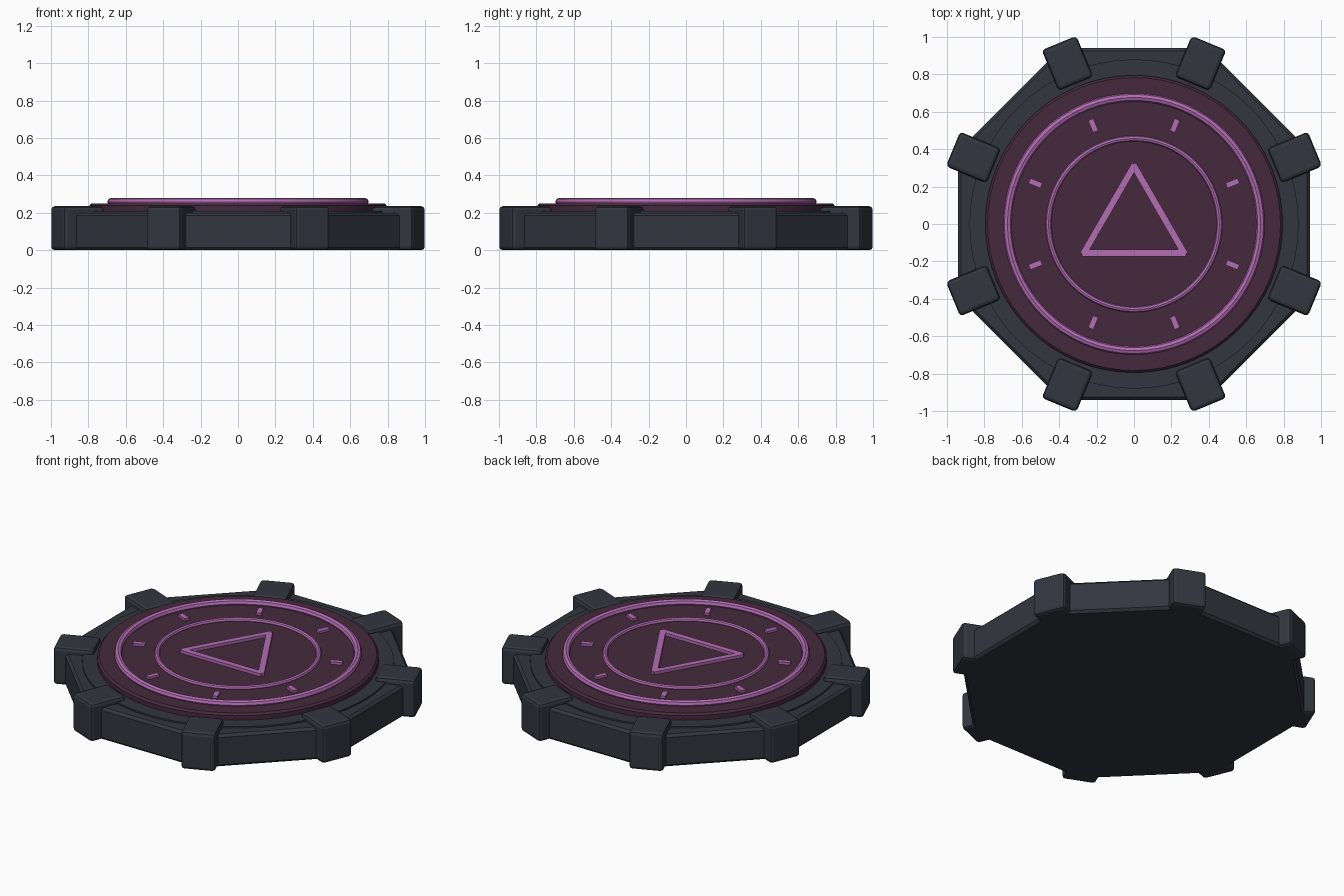
import bpy
from math import pi, cos, sin, radians

if "Cube" in bpy.data.objects:
    bpy.data.objects.remove(bpy.data.objects["Cube"])

def material(name, rgb):
    m = bpy.data.materials.new(name)
    m.diffuse_color = (*rgb, 1)
    m.use_nodes = True
    m.node_tree.nodes["Principled BSDF"].inputs["Base Color"].default_value = m.diffuse_color
    return m

DARK = material("dark_metal", (0.033, 0.037, 0.050))
PLUM = material("plum_plate", (0.060, 0.023, 0.046))
GLOW = material("violet_trim", (0.45, 0.15, 0.45))

def finish(name, mat, bevel=0, segments=1, smooth=False):
    ob = bpy.context.object
    ob.name = name
    ob.data.materials.append(mat)
    if bevel:
        mod = ob.modifiers.new("bevel", "BEVEL")
        mod.width, mod.segments = bevel, segments
        mod.limit_method = "ANGLE"
        mod.angle_limit = radians(40)
    if smooth:
        bpy.ops.object.shade_smooth_by_angle(angle=radians(35))
    return ob

def disc(name, mat, radius, z0, z1, sides, bevel=0, turn=0, smooth=True):
    bpy.ops.mesh.primitive_cylinder_add(vertices=sides, radius=radius, depth=z1 - z0,
                                        location=(0, 0, (z0 + z1) / 2), rotation=(0, 0, turn))
    return finish(name, mat, bevel, 1, smooth)

def box(name, mat, radius, angle, size, z0, z1, bevel=0):
    # size = (radial, tangential), placed at a polar position
    bpy.ops.mesh.primitive_cube_add(size=1, rotation=(0, 0, angle),
                                    location=(radius * cos(angle), radius * sin(angle), (z0 + z1) / 2))
    ob = bpy.context.object
    ob.scale = (*size, z1 - z0)
    bpy.ops.object.transform_apply(location=False, rotation=False, scale=True)
    return finish(name, mat, bevel, 2 if bevel else 1)

def ring(name, radius, thick, z):
    bpy.ops.mesh.primitive_torus_add(major_radius=radius, minor_radius=thick, location=(0, 0, z),
                                     major_segments=64, minor_segments=8)
    return finish(name, GLOW, smooth=True)

# Octagonal base and low collar
disc("octagon_base", DARK, 0.94 / cos(pi / 8), 0, 0.2, 8, 0.015, pi / 8, False)
disc("collar", DARK, 0.88, 0.1, 0.21, 64)

# Raised round plate
disc("plate", PLUM, 0.795, 0.1, 0.25, 64, 0.012)

# Corner lugs and dial ticks
for i in range(8):
    a = pi / 8 + i * pi / 4
    box(f"corner_lug_{i + 1}", DARK, 0.93, a, (0.235, 0.2), 0, 0.235, 0.02)
    box(f"tick_{i + 1}", GLOW, 0.57, a, (0.07, 0.03), 0.23, 0.265)

# Trim rings
ring("outer_ring", 0.677, 0.022, 0.258)
ring("inner_ring", 0.457, 0.015, 0.253)

# Triangle emblem
for i in range(3):
    box(f"triangle_bar_{i + 1}", GLOW, 0.155, -pi / 2 + i * 2 * pi / 3, (0.036, 0.555), 0.23, 0.268)
